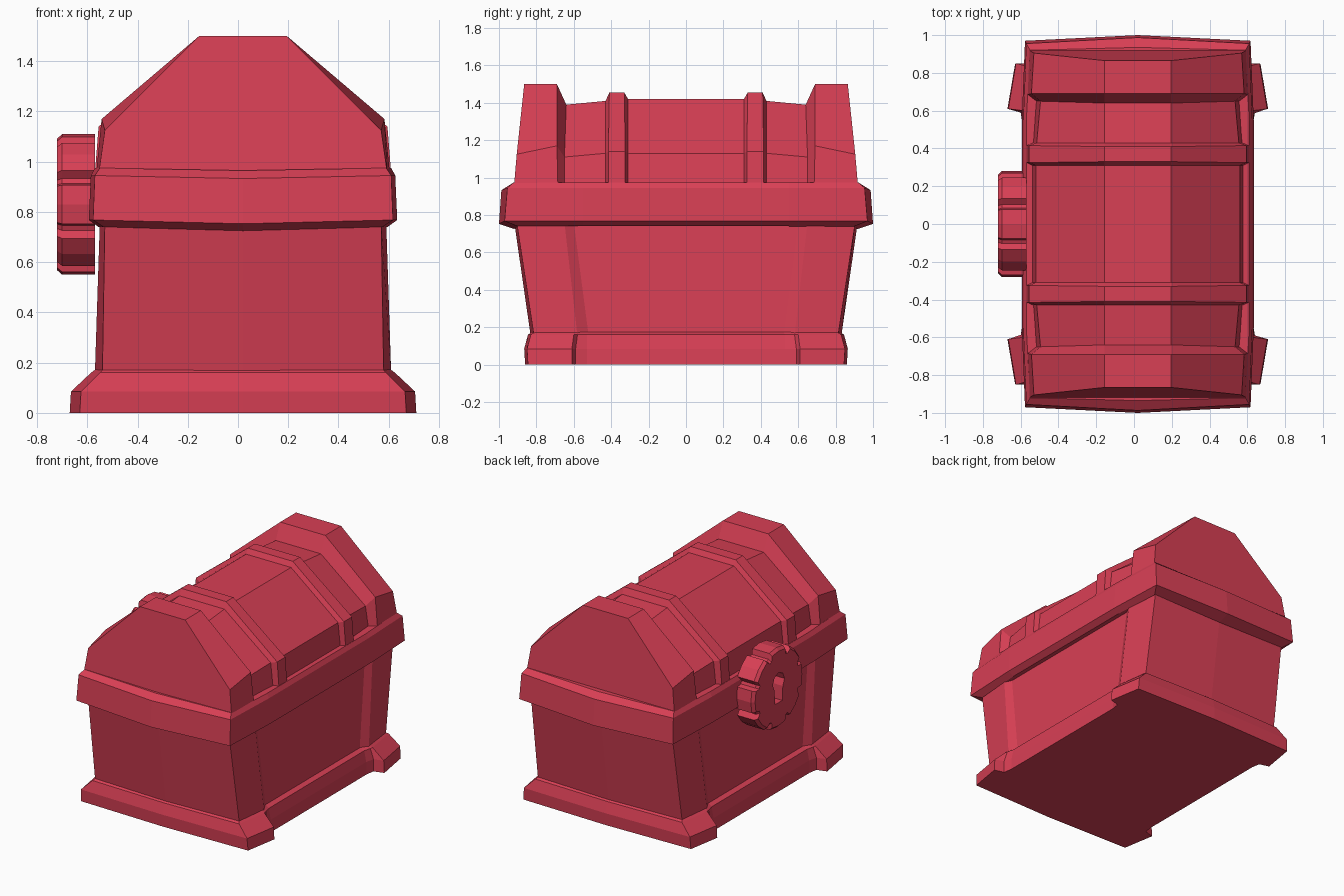
import bpy, bmesh
from math import sin, cos, radians

if "Cube" in bpy.data.objects:
    bpy.data.objects.remove(bpy.data.objects["Cube"])

CX = 0.02  # chest centre line, the clasp sticks out on -x
mat = bpy.data.materials.new("red")
mat.diffuse_color = (0.69, 0.05, 0.09, 1)
mat.use_nodes = True
mat.node_tree.nodes["Principled BSDF"].inputs["Base Color"].default_value = mat.diffuse_color


def loft(name, rings):
    """Skin a list of equal-length closed rings and cap both ends."""
    bm = bmesh.new()
    vs = [[bm.verts.new(p) for p in ring] for ring in rings]
    n = len(vs[0])
    for a, b in zip(vs, vs[1:]):
        for i in range(n):
            j = (i + 1) % n
            bm.faces.new((a[i], a[j], b[j], b[i]))
    bm.faces.new(vs[0][::-1])
    bm.faces.new(vs[-1])
    bmesh.ops.recalc_face_normals(bm, faces=bm.faces)
    me = bpy.data.meshes.new(name)
    bm.to_mesh(me)
    bm.free()
    ob = bpy.data.objects.new(name, me)
    me.materials.append(mat)
    bpy.context.collection.objects.link(ob)
    return ob


def plan(z, mid_y, side, sag=0.0):
    """Horizontal ring, mirrored in x and y, from one quarter outline."""
    half = [(x, y) for x, y in side] + [(x, -y) for x, y in side[::-1]]
    ring = [(0, mid_y)] + half + [(0, -mid_y)] + [(-x, y) for x, y in half[::-1]]
    return [(x + CX, y, z - (sag if x == 0 else 0)) for x, y in ring]


# Base with four protruding feet
loft("base", [
    plan(0.0, 0.86, [(0.65, 0.845), (0.69, 0.61), (0.62, 0.59), (0.61, 0.53)]),
    plan(0.085, 0.865, [(0.645, 0.85), (0.685, 0.61), (0.62, 0.59), (0.605, 0.53)]),
    plan(0.16, 0.845, [(0.57, 0.83), (0.605, 0.60), (0.602, 0.58), (0.59, 0.53)]),
    plan(0.175, 0.825, [(0.555, 0.81), (0.585, 0.59), (0.58, 0.57), (0.56, 0.52)]),
])

# Flared body with corner posts and recessed long panels
loft("body", [
    plan(0.15, 0.83, [(0.56, 0.812), (0.59, 0.58), (0.56, 0.52)]),
    plan(0.76, 0.918, [(0.55, 0.905), (0.57, 0.65), (0.545, 0.60)]),
])

# Rim band around the opening
loft("rim", [
    plan(0.74, 0.918, [(0.555, 0.90), (0.575, 0.55)], 0.015),
    plan(0.768, 1.0, [(0.597, 0.97), (0.614, 0.55)], 0.015),
    plan(0.945, 0.987, [(0.59, 0.955), (0.606, 0.55)], 0.012),
    plan(0.975, 0.935, [(0.57, 0.92), (0.59, 0.55)], 0.01),
])


# Faceted lid: cross sections along y with bands and raised end caps
def section(yb, yk, yt, hb, hk, zk, zt):
    half = [(hb, yb, 0.95), (hk, yk, zk), (0.175, yt, zt)]
    return half + [(-x, y, z) for x, y, z in half[::-1]]


stations = [
    section(0.31, 0.31, 0.31, 0.56, 0.54, 1.13, 1.42),
    section(0.325, 0.325, 0.33, 0.59, 0.575, 1.14, 1.455),
    section(0.415, 0.415, 0.41, 0.59, 0.575, 1.14, 1.455),
    section(0.43, 0.43, 0.43, 0.555, 0.535, 1.13, 1.41),
    section(0.65, 0.65, 0.64, 0.54, 0.515, 1.11, 1.39),
    section(0.685, 0.69, 0.69, 0.585, 0.563, 1.17, 1.50),
    section(0.92, 0.905, 0.865, 0.575, 0.55, 1.125, 1.50),
]
rings = [[(x, -y, z) for x, y, z in s] for s in stations[::-1]] + stations
loft("lid", [[(x + CX, y, z) for x, y, z in s] for s in rings])

# Cog-shaped clasp plate with a keyhole
CZ = 0.83


def cog(x, outer, inner):
    ring = []
    for k in range(8):
        for deg, r in ((-16, outer), (0, outer), (16, outer), (20, inner), (25, inner)):
            a = radians(45 * k + deg)
            ring.append((x, r * cos(a), CZ + r * sin(a)))
    return ring


clasp = loft("clasp", [cog(-0.57, 0.28, 0.245), cog(-0.70, 0.28, 0.245), cog(-0.72, 0.262, 0.228)])

keyhole = [(0.065 * cos(radians(a)), 0.045 + 0.065 * sin(radians(a))) for a in range(-45, 226, 45)]
keyhole += [(-0.04, -0.1), (0.04, -0.1)]
cutter = loft("keyhole_cutter", [[(x, y, CZ + z) for y, z in keyhole] for x in (-0.8, -0.5)])
cutter.hide_render = True
cutter.hide_viewport = True
cut = clasp.modifiers.new("keyhole", 'BOOLEAN')
cut.operation = 'DIFFERENCE'
cut.object = cutter
cut.solver = 'EXACT'
